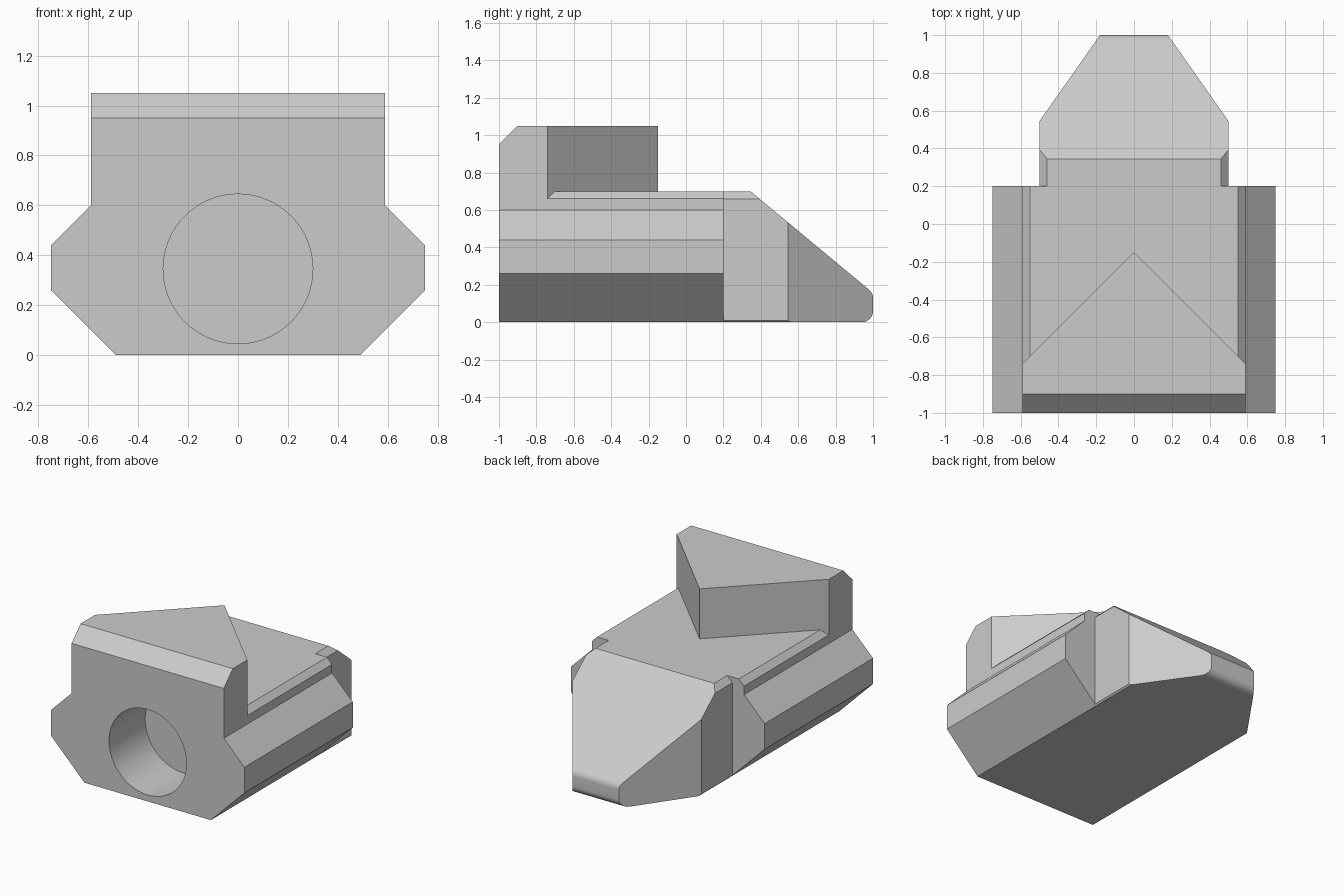
import bpy, bmesh, math
from mathutils import Vector

if "Cube" in bpy.data.objects:
    bpy.data.objects.remove(bpy.data.objects["Cube"], do_unlink=True)

GREY = (0.6, 0.6, 0.6, 1)
grey = bpy.data.materials.new("plain_grey")
grey.use_nodes = True
grey.diffuse_color = GREY
grey.node_tree.nodes["Principled BSDF"].inputs["Base Color"].default_value = GREY


def prism(points, to_3d, start, end):
    """Extrude a 2D outline along an axis; to_3d maps (a, b, depth) to a point."""
    bm = bmesh.new()
    face = bm.faces.new([bm.verts.new(to_3d(a, b, start)) for a, b in points])
    shift = Vector(to_3d(0, 0, end)) - Vector(to_3d(0, 0, start))
    grown = bmesh.ops.extrude_face_region(bm, geom=[face])["geom"]
    verts = [g for g in grown if isinstance(g, bmesh.types.BMVert)]
    bmesh.ops.translate(bm, verts=verts, vec=shift)
    bmesh.ops.recalc_face_normals(bm, faces=bm.faces[:])
    return bm


def clip(bm, point, normal):
    """Cut away the side the normal points to and cap the cut."""
    geom = bm.verts[:] + bm.edges[:] + bm.faces[:]
    cut = bmesh.ops.bisect_plane(bm, geom=geom, plane_co=point, plane_no=normal,
                                 clear_outer=True)["geom_cut"]
    edges = [g for g in cut if isinstance(g, bmesh.types.BMEdge)]
    bmesh.ops.contextual_create(bm, geom=edges)
    bmesh.ops.recalc_face_normals(bm, faces=bm.faces[:])


def finish(bm, name):
    mesh = bpy.data.meshes.new(name)
    bm.to_mesh(mesh)
    bm.free()
    mesh.materials.append(grey)
    obj = bpy.data.objects.new(name, mesh)
    bpy.context.collection.objects.link(obj)
    return obj


def arc(cy, cz, r, a0, a1, steps=8):
    angles = [math.radians(a0 + (a1 - a0) * i / steps) for i in range(steps + 1)]
    return [(cy + r * math.cos(a), cz + r * math.sin(a)) for a in angles]


# Rail body: mirrored cross-section running front to back
half = [(0.49, 0), (0.75, 0.26), (0.75, 0.44), (0.59, 0.6), (0.59, 0.66), (0.55, 0.7)]
section = half + [(-x, z) for x, z in reversed(half)]
body = finish(prism(section, lambda x, z, y: (x, y, z), -1, 0.2), "rail_body")

# Nose: side profile with rounded tip, then tapered and chamfered sides
R = 0.06
slope = math.degrees(math.atan2(0.625, 0.52))
profile = [(0, 0)] + arc(1 - R, R, R, -90, 0) + arc(1 - R, 0.128, R, 0, slope)
profile += [(0.345, 0.7), (0, 0.7)]
bm = prism(profile, lambda y, z, x: (x, y, z), -0.5, 0.5)
for s in (1, -1):
    clip(bm, (s * 0.5, 0.545, 0), (s * 0.455, 0.32, 0))
    clip(bm, (s * 0.46, 0, 0.7), (s, 0, 1))
    clip(bm, (s * 0.49, 0, 0), (s, 0, -1))
nose = finish(bm, "tapered_nose")

# Upper wedge: pointed plan with a chamfered front top edge
plan = [(-0.59, -1), (0.59, -1), (0.59, -0.74), (0, -0.15), (-0.59, -0.74)]
bm = prism(plan, lambda x, y, z: (x, y, z), 0.6, 1.05)
clip(bm, (0, -1, 0.95), (0, -1, 1))
wedge = finish(bm, "upper_wedge")

# Blind round bore in the front face
circle = arc(0, 0.345, 0.3, 0, 360, 64)[:-1]
bore = finish(prism(circle, lambda x, z, y: (x, y, z), -1.2, -0.6), "bore_cutter")
bore.hide_render = True

# Merge into one solid
bpy.context.view_layer.objects.active = body
for part, operation in ((nose, 'UNION'), (wedge, 'UNION'), (bore, 'DIFFERENCE')):
    mod = body.modifiers.new(part.name, 'BOOLEAN')
    mod.solver = 'EXACT'
    mod.operation = operation
    mod.object = part
    bpy.ops.object.modifier_apply(modifier=mod.name)
    bpy.data.objects.remove(part, do_unlink=True)

bpy.ops.object.select_all(action='DESELECT')
body.select_set(True)
bpy.ops.object.shade_smooth_by_angle(angle=math.radians(25))
body.name = "wedge_block"
